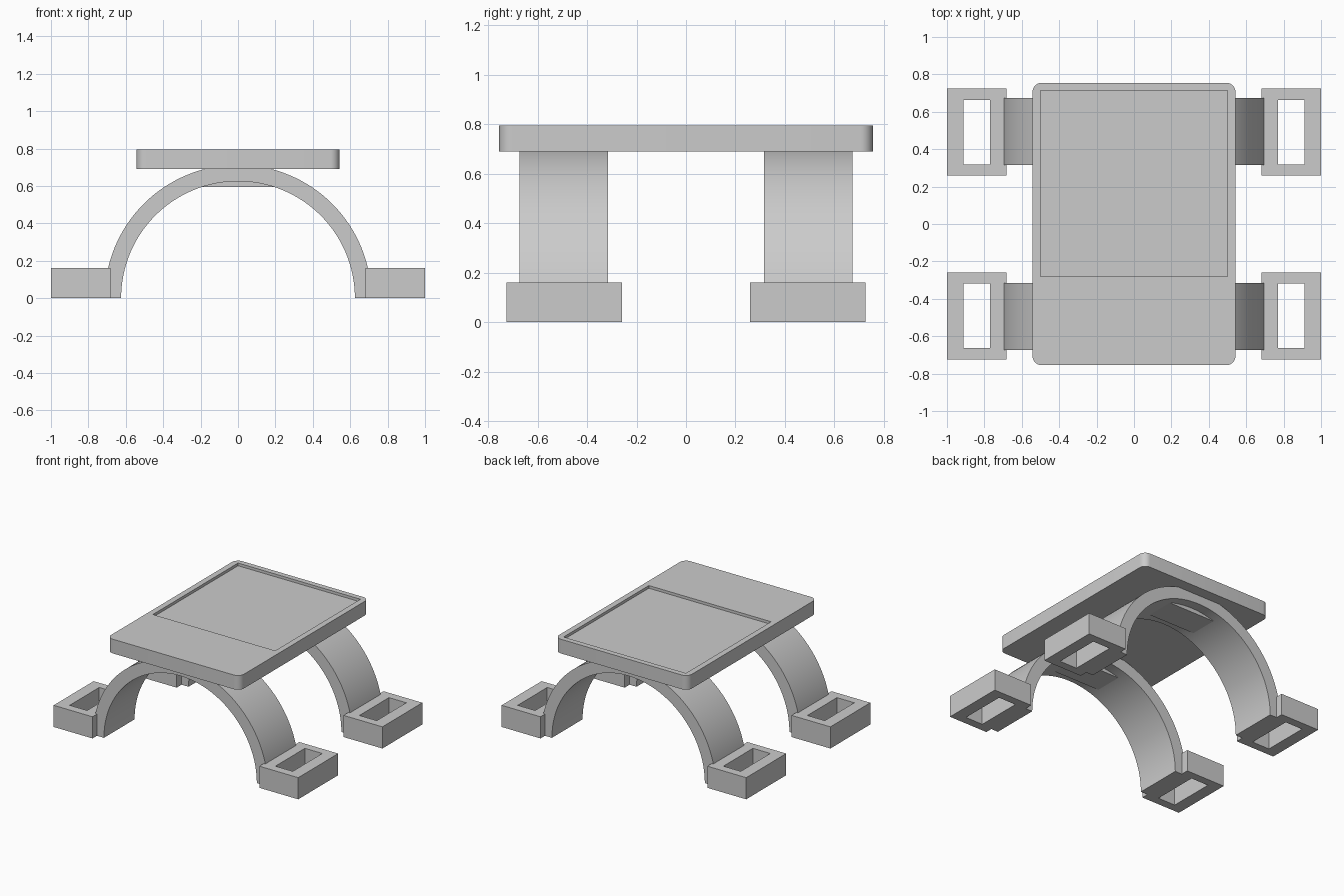
import bpy
import bmesh
from math import sin, cos, pi, radians

old = bpy.data.objects.get("Cube")
if old:
    bpy.data.objects.remove(old, do_unlink=True)

grey = bpy.data.materials.new("plain_grey")
grey.use_nodes = True
grey.diffuse_color = (0.6, 0.6, 0.6, 1)
grey.node_tree.nodes["Principled BSDF"].inputs["Base Color"].default_value = (0.6, 0.6, 0.6, 1)


def finish(bm, name, smooth=False):
    bmesh.ops.recalc_face_normals(bm, faces=bm.faces)
    mesh = bpy.data.meshes.new(name)
    bm.to_mesh(mesh)
    bm.free()
    mesh.materials.append(grey)
    obj = bpy.data.objects.new(name, mesh)
    bpy.context.collection.objects.link(obj)
    if smooth:
        bpy.ops.object.select_all(action='DESELECT')
        obj.select_set(True)
        bpy.context.view_layer.objects.active = obj
        bpy.ops.object.shade_smooth_by_angle(angle=radians(30))
    return obj


def rect(x0, x1, y0, y1):
    return [(x0, y0), (x1, y0), (x1, y1), (x0, y1)]


def rounded_rect(hx, hy, r, steps=8):
    pts = []
    for i, (sx, sy) in enumerate([(1, 1), (-1, 1), (-1, -1), (1, -1)]):
        for k in range(steps + 1):
            a = (i + k / steps) * pi / 2
            pts.append((sx * (hx - r) + r * cos(a), sy * (hy - r) + r * sin(a)))
    return pts


def ring(bm, pts, z):
    verts = [bm.verts.new((x, y, z)) for x, y in pts]
    edges = [bm.edges.new((v, verts[i - 1])) for i, v in enumerate(verts)]
    return verts, edges


def walls(bm, low, high):
    for i in range(len(low)):
        bm.faces.new((low[i - 1], low[i], high[i], high[i - 1]))


def hollow_slab(name, outer, inner, z0, z1, floor=None, smooth=False):
    """Slab with a pocket down to floor, or a hole right through."""
    bm = bmesh.new()
    bottom, bottom_edges = ring(bm, outer, z0)
    top, top_edges = ring(bm, outer, z1)
    rim, rim_edges = ring(bm, inner, z1)
    base, base_edges = ring(bm, inner, z0 if floor is None else floor)
    walls(bm, bottom, top)
    walls(bm, base, rim)
    bmesh.ops.triangle_fill(bm, edges=top_edges + rim_edges, use_beauty=True)
    if floor is None:
        bmesh.ops.triangle_fill(bm, edges=bottom_edges + base_edges, use_beauty=True)
    else:
        bm.faces.new(bottom)
        bm.faces.new(base)
    return finish(bm, name, smooth)


def prism_y(name, profile, y0, y1, smooth=False):
    """Extrude quad strips of an x-z profile along y."""
    bm = bmesh.new()
    face = bm.faces.new([bm.verts.new((x, y0, z)) for x, z in profile])
    moved = bmesh.ops.extrude_face_region(bm, geom=[face])
    verts = [g for g in moved["geom"] if isinstance(g, bmesh.types.BMVert)]
    bmesh.ops.translate(bm, verts=verts, vec=(0, y1 - y0, 0))
    return finish(bm, name, smooth)


# Tray with rounded corners and a shallow pocket towards the back
hollow_slab("tray", rounded_rect(0.543, 0.755, 0.05), rect(-0.5, 0.5, -0.28, 0.715),
            0.69, 0.795, floor=0.775, smooth=True)

# Half-round arch profile
steps = 64
angles = [pi * i / steps for i in range(steps + 1)]
arch = [(0.713 * cos(a), 0.713 * sin(a)) for a in angles]
arch += [(0.625 * cos(a), 0.625 * sin(a)) for a in reversed(angles)]

for end, s in (("front", -1), ("back", 1)):
    ys = sorted((s * 0.315, s * 0.673))
    prism_y(end + "_arch", arch, *ys, smooth=True)
    # Flat block under the crown of the arch
    ys = sorted((s * 0.39, s * 0.6))
    prism_y(end + "_crown_block", rect(-0.195, 0.195, 0.595, 0.68), *ys)
    # Hollow feet at both sides
    for side, t in (("left", 1), ("right", -1)):
        xs = sorted((t * 0.682, t * 1.0))
        hole_xs = sorted((t * 0.77, t * 0.912))
        ys = sorted((s * 0.258, s * 0.725))
        hole_ys = sorted((s * 0.318, s * 0.663))
        hollow_slab(end + "_" + side + "_foot", rect(*xs, *ys),
                    rect(*hole_xs, *hole_ys), 0, 0.16)
